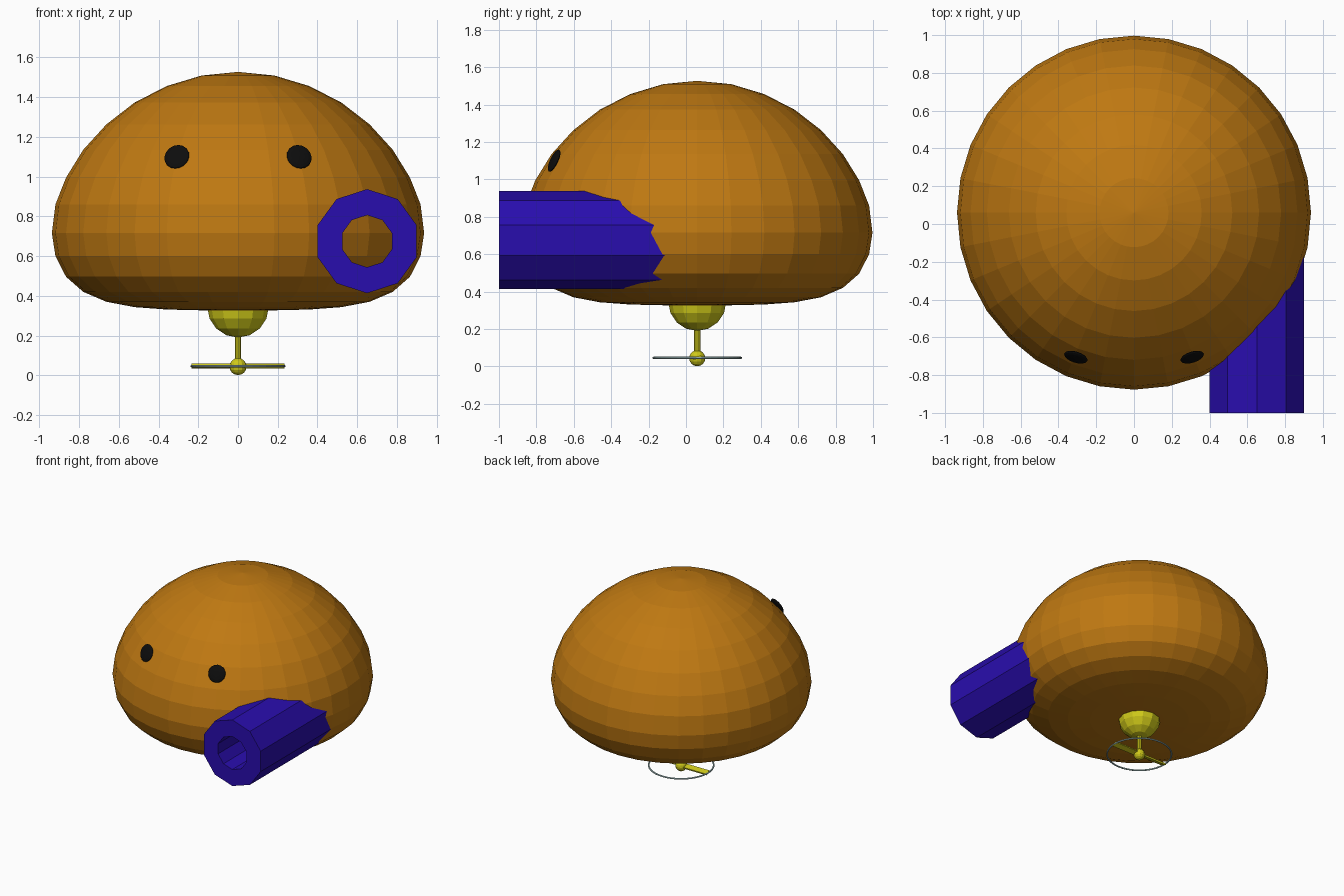
import bpy, bmesh, math
from mathutils import Matrix, Vector

if "Cube" in bpy.data.objects:
    bpy.data.objects.remove(bpy.data.objects["Cube"])

CY = 0.06  # y of the body axis


def material(name, rgb):
    m = bpy.data.materials.new(name)
    m.diffuse_color = (*rgb, 1)
    m.use_nodes = True
    m.node_tree.nodes["Principled BSDF"].inputs["Base Color"].default_value = m.diffuse_color
    return m


BROWN = material("brown", (0.52, 0.19, 0.006))
BLUE = material("blue", (0.022, 0.004, 0.42))
YELLOW = material("yellow", (0.62, 0.58, 0.01))
BLACK = material("black", (0.004, 0.004, 0.004))
PALE = material("pale_teal", (0.45, 0.65, 0.65))


def finish(name, bm, mat):
    bmesh.ops.recalc_face_normals(bm, faces=bm.faces[:])
    me = bpy.data.meshes.new(name)
    bm.to_mesh(me)
    bm.free()
    me.materials.append(mat)
    ob = bpy.data.objects.new(name, me)
    bpy.context.collection.objects.link(ob)
    return ob


def sphere(name, loc, scale, mat, seg, rings, rot=Matrix()):
    bm = bmesh.new()
    mtx = Matrix.Translation(loc) @ rot @ Matrix.Diagonal((*scale, 1))
    bmesh.ops.create_uvsphere(bm, u_segments=seg, v_segments=rings, radius=1, matrix=mtx)
    return finish(name, bm, mat)


def lathe_loop(name, points, seg, mtx, mat):
    """Closed cross-section of (radius, height) points swept around local z."""
    bm = bmesh.new()
    rows = []
    for i in range(seg):
        a = 2 * math.pi * i / seg
        rows.append([bm.verts.new(mtx @ Vector((r * math.cos(a), r * math.sin(a), h)))
                     for r, h in points])
    n = len(points)
    for i in range(seg):
        p, q = rows[i], rows[(i + 1) % seg]
        for j in range(n):
            k = (j + 1) % n
            bm.faces.new((p[j], q[j], q[k], p[k]))
    return finish(name, bm, mat)


# Body: a sphere whose rings are squashed towards a flat underside
ring_z = [0.325, 0.327, 0.331, 0.343, 0.370, 0.420, 0.496, 0.600, 0.715,
          0.860, 0.995, 1.135, 1.263, 1.373, 1.456, 1.509, 1.527]
bm = bmesh.new()
bmesh.ops.create_uvsphere(bm, u_segments=32, v_segments=16, radius=1)
for v in bm.verts:
    ring = round(math.asin(max(-1, min(1, v.co.z))) / (math.pi / 16)) + 8
    v.co = (v.co.x * 0.937, v.co.y * 0.937 + CY, ring_z[ring])
finish("body", bm, BROWN)

# Eyes: thin discs lying on the front of the dome
for side, s in (("left", -1), ("right", 1)):
    rot = Vector((0.27 * s, -0.87, 0.41)).to_track_quat('Z', 'Y').to_matrix().to_4x4()
    sphere(side + "_eye", (0.308 * s, -0.705, 1.10), (0.065, 0.065, 0.014), BLACK, 16, 8, rot)

# Cannon: ten-sided tube pointing forward
tube = [(0.262, 0), (0.262, 1.0), (0.131, 1.0), (0.131, 0)]
place = (Matrix.Translation((0.65, 0, 0.675)) @ Matrix.Rotation(math.pi / 2, 4, 'X')
         @ Matrix.Rotation(math.pi / 10, 4, 'Z'))
lathe_loop("cannon_tube", tube, 10, place, BLUE)

# Propeller: mount, shaft, hub
sphere("propeller_mount", (0, CY, 0.345), (0.155, 0.155, 0.155), YELLOW, 12, 8)
bm = bmesh.new()
bmesh.ops.create_cone(bm, cap_ends=True, segments=10, radius1=0.017, radius2=0.017,
                      depth=0.22, matrix=Matrix.Translation((0, CY, 0.16)))
finish("propeller_shaft", bm, YELLOW)
sphere("propeller_hub", (0, CY, 0.044), (0.043, 0.043, 0.043), YELLOW, 12, 8)

# Two pitched blades
for side, s in (("left", -1), ("right", 1)):
    bm = bmesh.new()
    mtx = (Matrix.Translation((0.127 * s, CY, 0.047)) @ Matrix.Rotation(0.3 * s, 4, 'X')
           @ Matrix.Diagonal((0.216, 0.044, 0.012, 1)))
    bmesh.ops.create_cube(bm, size=1, matrix=mtx)
    finish(side + "_blade", bm, YELLOW)

# Guard ring around the blades
wire = [(0.234 + 0.006 * math.cos(a), 0.006 * math.sin(a))
        for a in (2 * math.pi * i / 8 for i in range(8))]
lathe_loop("guard_ring", wire, 40, Matrix.Translation((0, CY, 0.046)), PALE)
